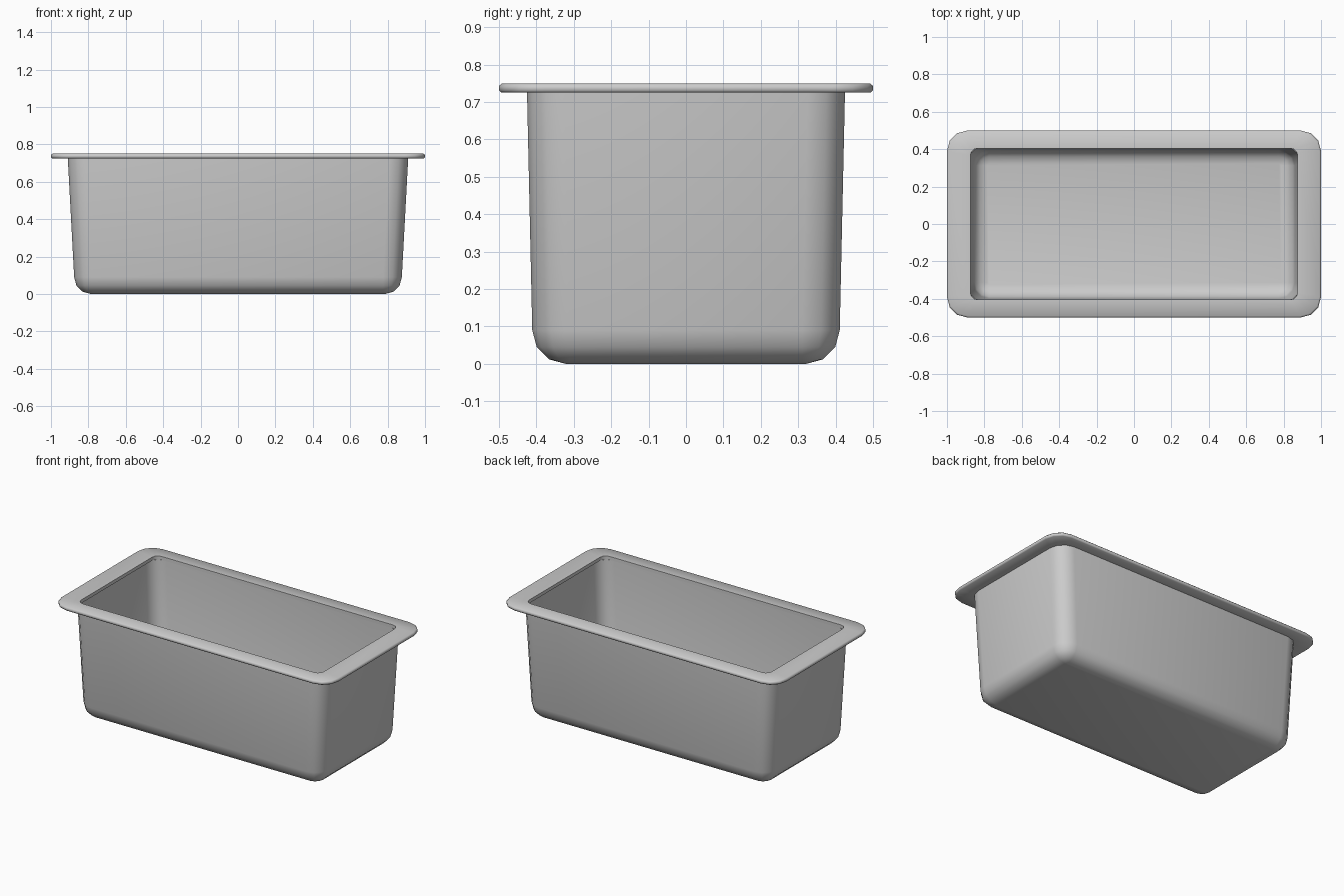
import bpy
import bmesh
from math import sin, cos, pi, radians

cube = bpy.data.objects.get("Cube")
if cube:
    bpy.data.objects.remove(cube, do_unlink=True)

SEGMENTS = 3  # facets per rounded corner

metal = bpy.data.materials.new("plain grey metal")
metal.use_nodes = True
colour = (0.6, 0.6, 0.6, 1)
metal.diffuse_color = colour
metal.node_tree.nodes["Principled BSDF"].inputs["Base Color"].default_value = colour


def rounded_ring(bm, hx, hy, radius, z):
    """Loop of vertices around a rounded rectangle."""
    verts = []
    for k, (sx, sy) in enumerate(((1, 1), (-1, 1), (-1, -1), (1, -1))):
        for i in range(SEGMENTS + 1):
            a = pi / 2 * (k + i / SEGMENTS)
            verts.append(bm.verts.new((sx * (hx - radius) + radius * cos(a),
                                       sy * (hy - radius) + radius * sin(a), z)))
    return verts


def fillet(hx, hy, corner, z, r):
    """Rings curving from a flat floor at z up into the wall."""
    rings = []
    for i in range(SEGMENTS + 1):
        a = pi / 2 * i / SEGMENTS
        inset = r * (1 - sin(a))
        rings.append((hx - inset, hy - inset, corner - inset, z + r * (1 - cos(a))))
    return rings


# Outer shell, then the flat rim, then the inside back down to the floor
outside = fillet(0.876, 0.411, 0.1, 0, 0.09) + [(0.91, 0.425, 0.1, 0.725)]
rim = [
    (0.994, 0.494, 0.106, 0.725),
    (1.0, 0.5, 0.11, 0.731),
    (1.0, 0.5, 0.11, 0.743),
    (0.992, 0.492, 0.104, 0.75),
    (0.875, 0.405, 0.04, 0.75),
    (0.875, 0.405, 0.04, 0.728),
]
inside = [(0.892, 0.411, 0.085, 0.728)]
inside += reversed(fillet(0.86, 0.398, 0.085, 0.018, 0.075))

bm = bmesh.new()
rings = [rounded_ring(bm, *r) for r in outside + rim + inside]
for low, high in zip(rings, rings[1:]):
    for i in range(len(low)):
        j = (i + 1) % len(low)
        bm.faces.new((low[i], low[j], high[j], high[i]))
bm.faces.new(rings[0][::-1])
bm.faces.new(rings[-1])
bmesh.ops.recalc_face_normals(bm, faces=bm.faces)

mesh = bpy.data.meshes.new("rimmed_pan")
bm.to_mesh(mesh)
bm.free()
mesh.materials.append(metal)
pan = bpy.data.objects.new("rimmed_pan", mesh)
bpy.context.collection.objects.link(pan)

bpy.ops.object.select_all(action='DESELECT')
pan.select_set(True)
bpy.context.view_layer.objects.active = pan
bpy.ops.object.shade_smooth_by_angle(angle=radians(50))
